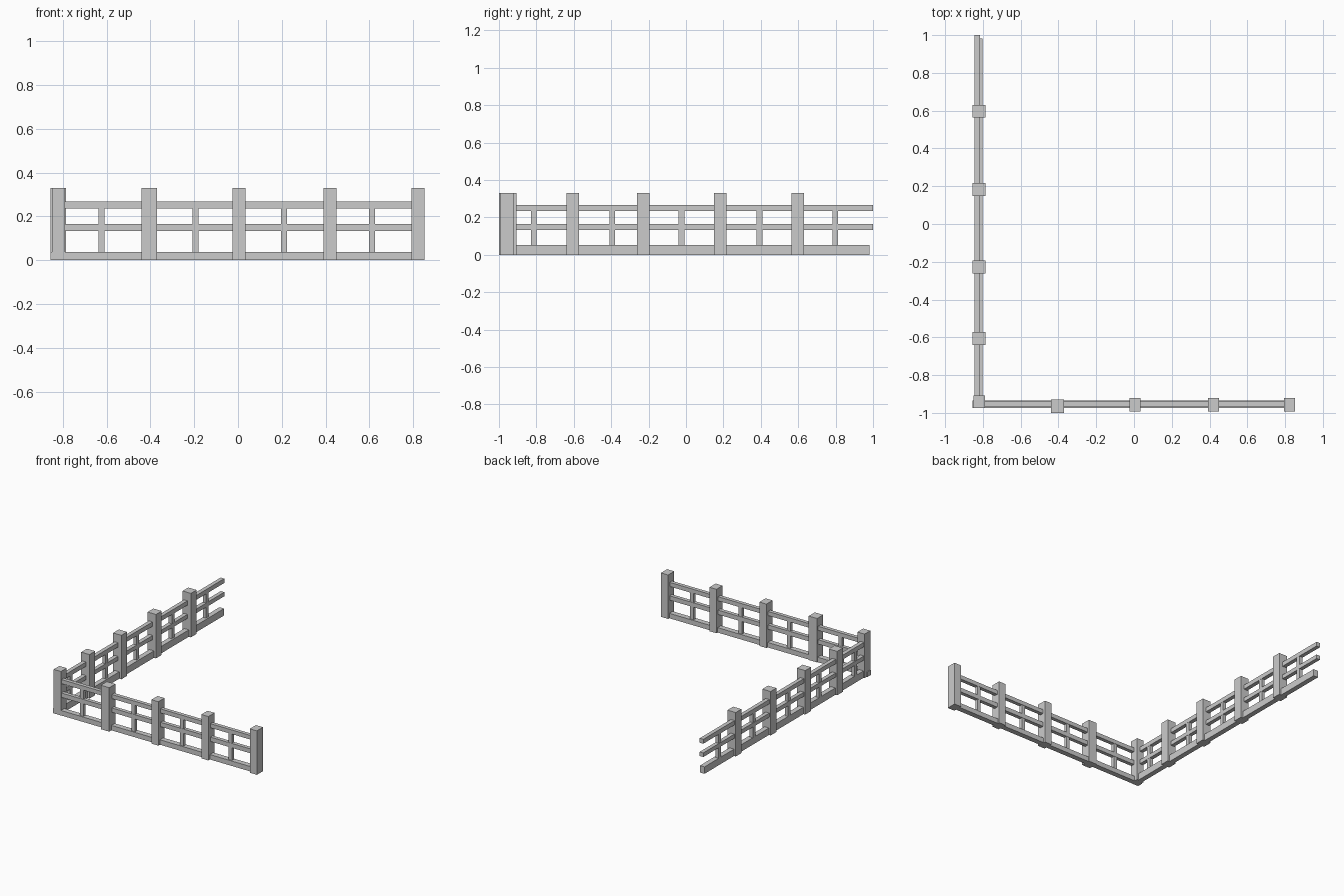
import bpy


def box(name, x, y, z):
    """Box spanning the given (min, max) ranges."""
    r = (x, y, z)
    bpy.ops.mesh.primitive_cube_add(size=1, location=[(a + b) / 2 for a, b in r])
    ob = bpy.context.object
    ob.name = name
    ob.scale = [b - a for a, b in r]
    bpy.ops.object.transform_apply(location=False, rotation=False, scale=True)
    return ob


POST_Z = (0, 0.33)
TOP_Z = (0.236, 0.267)
MID_Z = (0.133, 0.166)

# corner post
box("corner_post", (-0.849, -0.789), (-0.975, -0.907), POST_Z)

# front fence posts
for x0, x1, y0, y1 in [(-0.44, -0.37, -1.0, -0.928), (-0.024, 0.034, -0.993, -0.92),
                       (0.391, 0.449, -0.993, -0.92), (0.793, 0.852, -0.993, -0.92)]:
    box("front_post", (x0, x1), (y0, y1), POST_Z)

# front fence rails
box("front_bottom_rail", (-0.855, 0.82), (-0.974, -0.934), (0, 0.037))
box("front_middle_rail", (-0.82, 0.82), (-0.968, -0.94), MID_Z)
box("front_top_rail", (-0.82, 0.82), (-0.968, -0.94), TOP_Z)

# front fence balusters
for x in (-0.623, -0.194, 0.21, 0.611):
    box("front_baluster", (x - 0.014, x + 0.014), (-0.966, -0.942), (0.03, 0.24))

# side fence posts
for y in (-0.606, -0.228, 0.183, 0.597):
    box("side_post", (-0.855, -0.786), (y - 0.034, y + 0.034), POST_Z)

# side fence rails
box("side_bottom_rail", (-0.841, -0.803), (-0.95, 0.981), (0, 0.052))
box("side_middle_rail", (-0.844, -0.814), (-0.95, 1.0), (0.134, 0.165))
box("side_top_rail", (-0.844, -0.814), (-0.95, 1.0), (0.234, 0.267))

# side fence balusters
for y in (-0.814, -0.394, -0.024, 0.393, 0.799):
    box("side_baluster", (-0.841, -0.815), (y - 0.015, y + 0.015), (0.045, 0.24))
